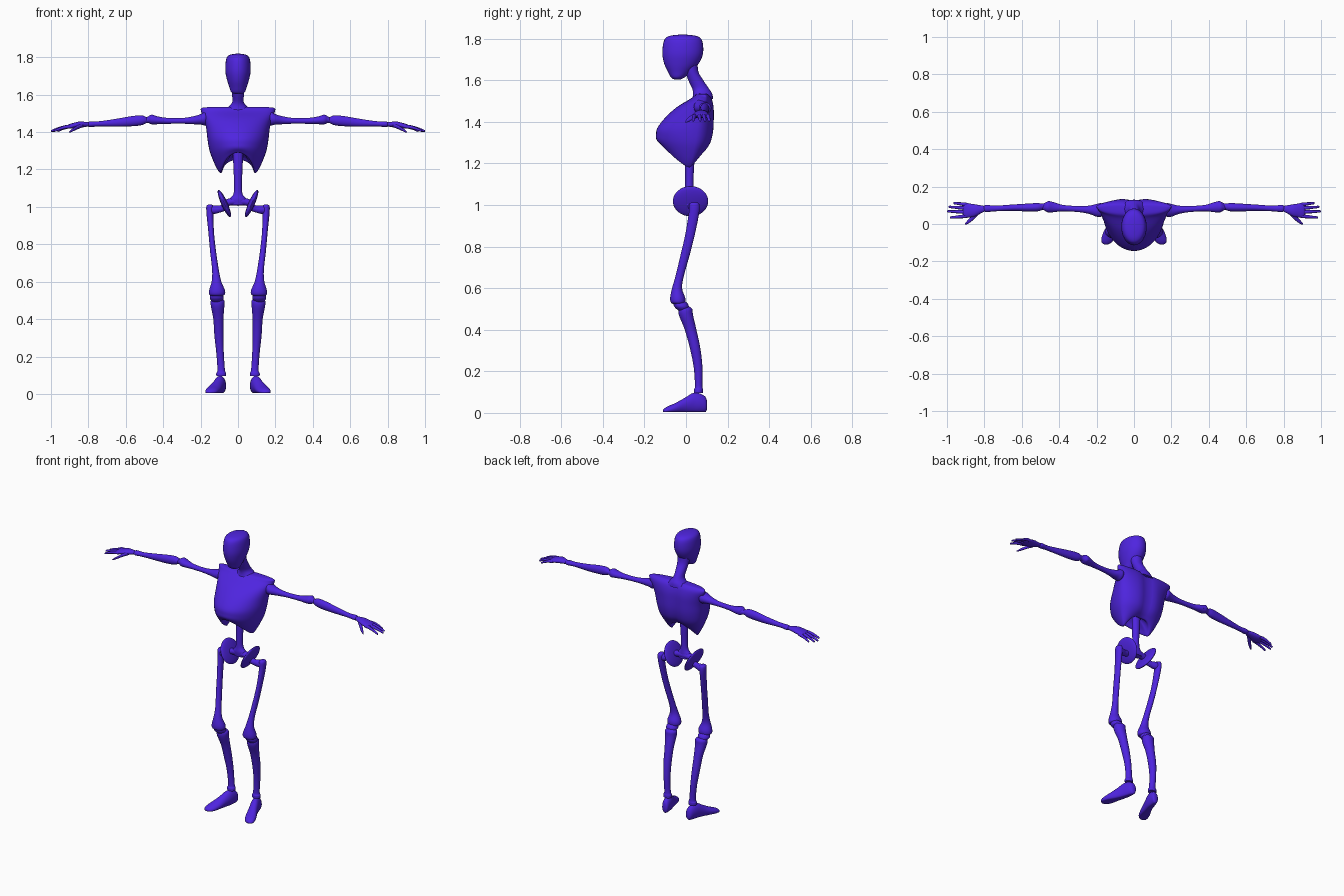
import bpy, bmesh, math
from mathutils import Vector

violet = bpy.data.materials.new("violet")
violet.diffuse_color = (0.078, 0.018, 0.74, 1)
SIDES = 28


def smooth_rows(rows, steps=4):
    """Catmull-Rom interpolation through rows of numbers."""
    out = []
    n = len(rows)
    for i in range(n - 1):
        p = [rows[max(0, min(n - 1, i + k))] for k in (-1, 0, 1, 2)]
        for s in range(steps):
            t = s / steps
            out.append([0.5 * (2 * b + (c - a) * t + (2 * a - 5 * b + 4 * c - d) * t * t
                               + (3 * b - a - 3 * c + d) * t ** 3) for a, b, c, d in zip(*p)])
    return out + [list(rows[-1])]


def finish(obj, mirror=False):
    obj.data.materials.clear()
    obj.data.materials.append(violet)
    if mirror:
        m = obj.modifiers.new("mirror", 'MIRROR')
        m.use_axis = (True, False, False)
    bpy.ops.object.select_all(action='DESELECT')
    bpy.context.view_layer.objects.active = obj
    obj.select_set(True)
    bpy.ops.object.shade_smooth_by_angle(angle=math.radians(50))
    return obj


def skin(name, rings, mirror=False):
    """Join rings of points into a closed surface."""
    bm = bmesh.new()
    vs = [[bm.verts.new(p) for p in r] for r in rings]
    n = len(vs[0])
    for a, b in zip(vs, vs[1:]):
        for j in range(n):
            k = (j + 1) % n
            bm.faces.new((a[j], a[k], b[k], b[j]))
    bm.faces.new(vs[0])
    bm.faces.new(vs[-1])
    bmesh.ops.recalc_face_normals(bm, faces=bm.faces)
    me = bpy.data.meshes.new(name)
    bm.to_mesh(me)
    bm.free()
    obj = bpy.data.objects.new(name, me)
    bpy.context.collection.objects.link(obj)
    return finish(obj, mirror)


def loft(name, axis, rows, mirror=False, floor=-9, sides=SIDES):
    """Rows are x, y, z, radius 1, radius 2; the sections lie square to the axis."""
    u, v = {'x': ((0, 1, 0), (0, 0, 1)), 'y': ((1, 0, 0), (0, 0, 1)),
            'z': ((1, 0, 0), (0, 1, 0))}[axis]
    rings = []
    for x, y, z, a, b in smooth_rows(rows):
        ring = []
        for j in range(sides):
            t = 2 * math.pi * j / sides
            p = Vector((x, y, z)) + Vector(u) * a * math.cos(t) + Vector(v) * b * math.sin(t)
            p.z = max(p.z, floor)
            ring.append(p)
        rings.append(ring)
    return skin(name, rings, mirror)


# Ribcage: rows are side z, half width, front y, back y, front lift, back lift
cage = [(1.535, .10, .06, .10, 0, 0), (1.53, .19, .045, .11, 0, 0), (1.51, .197, .02, .125, 0, 0),
        (1.47, .182, -.045, .135, 0, 0), (1.42, .17, -.10, .137, 0, 0),
        (1.36, .163, -.138, .135, .01, .0), (1.30, .152, -.144, .125, .035, .01),
        (1.25, .134, -.142, .11, .065, .03), (1.20, .11, -.13, .09, .10, .06),
        (1.18, .09, -.115, .07, .11, .07), (1.22, .072, -.085, .05, .085, .05),
        (1.29, .03, -.04, .025, .03, .0)]
rings = []
for z, w, yf, yb, lf, lb in smooth_rows(cage):
    ym = yf + 0.7 * (yb - yf)
    ring = []
    for j in range(48):
        t = 2 * math.pi * j / 48
        c, s = math.cos(t), math.sin(t)
        x = w * math.copysign(abs(c) ** (0.8 if s > 0 else 1), c)
        y = ym + (yb - ym if s > 0 else ym - yf) * s
        if s > 0:  # shallow groove down the back
            y -= 0.015 * s * math.exp(-(x / 0.035) ** 2)
        ring.append((x, y, z + (lb if s > 0 else lf) * abs(s) ** 1.3))
    rings.append(ring)
skin("ribcage", rings)

# Head, neck and spine
loft("head", 'z', [(0, -.015, 1.819, .012, .02), (0, -.015, 1.812, .046, .068),
                   (0, -.014, 1.79, .063, .092), (0, -.016, 1.73, .068, .098),
                   (0, -.022, 1.68, .059, .083), (0, -.032, 1.64, .046, .055),
                   (0, -.04, 1.612, .035, .031), (0, -.042, 1.603, .012, .012)])
loft("neck", 'z', [(0, .015, 1.69, .04, .04), (0, .028, 1.64, .036, .032),
                   (0, .047, 1.60, .032, .036), (0, .07, 1.56, .031, .04),
                   (0, .08, 1.535, .05, .046), (0, .08, 1.51, .08, .05)])
loft("spine", 'z', [(0, .02, 1.30, .028, .022), (0, .018, 1.2, .024, .022),
                    (0, .016, 1.13, .021, .02), (0, .016, 1.07, .024, .021),
                    (0, .016, 1.04, .045, .024), (0, .018, 1.01, .04, .022)])

# Pelvis bar, tilted hip discs and hip joints
loft("pelvis_bar", 'x', [(-.085, .018, 1.015, .02, .018), (-.04, .018, 1.027, .022, .02),
                         (0, .018, 1.03, .024, .024), (.04, .018, 1.027, .022, .02),
                         (.085, .018, 1.015, .02, .018)])
bpy.ops.mesh.primitive_uv_sphere_add(segments=32, ring_count=20, radius=1)
disc = bpy.context.object
disc.name = "hip_disc"
for v in disc.data.vertices:
    x, y, z = v.co.x * .017, v.co.y * .085, v.co.z * .079
    a = math.radians(24)
    v.co = (.073 + x * math.cos(a) + z * math.sin(a), .022 + y, 1.018 - x * math.sin(a) + z * math.cos(a))
finish(disc, True)
loft("hip_joint", 'x', [(.065, .025, 1.0, .018, .02), (.10, .03, .988, .017, .019),
                        (.13, .036, .985, .021, .023), (.155, .04, .985, .02, .02),
                        (.162, .04, .985, .008, .008)], True)

# Legs
loft("thigh_bone", 'z', [(.15, .04, 1.013, .008, .01), (.15, .04, 1.003, .019, .024),
                         (.15, .038, .96, .018, .025), (.143, .02, .86, .015, .023),
                         (.133, -.004, .76, .016, .022), (.12, -.03, .66, .018, .02),
                         (.115, -.043, .60, .026, .024), (.112, -.04, .555, .042, .036),
                         (.112, -.038, .53, .041, .034), (.112, -.034, .522, .02, .02)], True)
loft("knee_joint", 'z', [(.114, -.03, .54, .02, .02), (.114, -.026, .526, .034, .034),
                         (.114, -.02, .508, .036, .034), (.114, -.014, .49, .02, .02)], True)
loft("shin_bone", 'z', [(.11, -.004, .512, .018, .018), (.109, -.002, .50, .036, .032),
                        (.109, 0, .47, .036, .034), (.105, .022, .40, .027, .028),
                        (.102, .044, .31, .024, .025), (.096, .058, .22, .02, .021),
                        (.09, .061, .13, .02, .018), (.09, .06, .112, .026, .022),
                        (.09, .06, .095, .026, .022)], True)
loft("foot", 'y', [(.083, .102, .035, .008, .012), (.085, .095, .04, .02, .035),
                   (.09, .07, .046, .026, .046), (.098, .035, .046, .029, .05),
                   (.112, -.005, .035, .031, .038), (.13, -.05, .022, .036, .026),
                   (.142, -.085, .014, .033, .019), (.147, -.102, .01, .023, .013),
                   (.149, -.11, .009, .008, .006)], True, floor=.004)

# Arms
loft("upper_arm", 'x', [(.155, .075, 1.475, .02, .02), (.175, .075, 1.472, .036, .036),
                        (.20, .073, 1.468, .034, .028), (.24, .076, 1.463, .022, .021),
                        (.30, .08, 1.46, .016, .015), (.38, .085, 1.46, .017, .016),
                        (.43, .09, 1.463, .027, .021), (.46, .092, 1.467, .03, .026),
                        (.478, .09, 1.467, .018, .018), (.49, .088, 1.464, .012, .012)], True)
loft("forearm", 'x', [(.44, .112, 1.462, .008, .01), (.46, .105, 1.462, .016, .018),
                      (.487, .093, 1.464, .016, .015), (.515, .09, 1.463, .022, .026),
                      (.57, .088, 1.458, .021, .027), (.65, .087, 1.45, .017, .021),
                      (.74, .083, 1.444, .015, .014), (.79, .083, 1.442, .019, .015),
                      (.805, .083, 1.441, .01, .009)], True)

# Hands with four fingers and a thumb
loft("palm", 'x', [(.79, .083, 1.442, .012, .01), (.82, .078, 1.441, .022, .014),
                   (.85, .073, 1.439, .032, .017), (.88, .072, 1.434, .037, .015),
                   (.905, .072, 1.43, .037, .011), (.915, .072, 1.428, .025, .006)], True)
for i, (y0, y1, tip) in enumerate([(.103, .112, .965), (.083, .092, .992),
                                   (.063, .068, 1.0), (.043, .034, .985)]):
    rows = []
    for f, drop, r in [(0, 0, .009), (.35, .003, .0095), (.7, .013, .0075), (.95, .023, .006), (1, .025, .002)]:
        rows.append((.885 + (tip - .885) * f, y0 + (y1 - y0) * f, 1.43 - drop, r, r))
    loft("finger_%d" % (i + 1), 'x', rows, True, sides=12)
loft("thumb", 'x', [(.83, .062, 1.436, .012, .011), (.855, .042, 1.427, .016, .011),
                    (.875, .022, 1.416, .013, .009), (.892, .008, 1.406, .009, .007),
                    (.904, -.001, 1.399, .003, .003)], True, sides=14)
